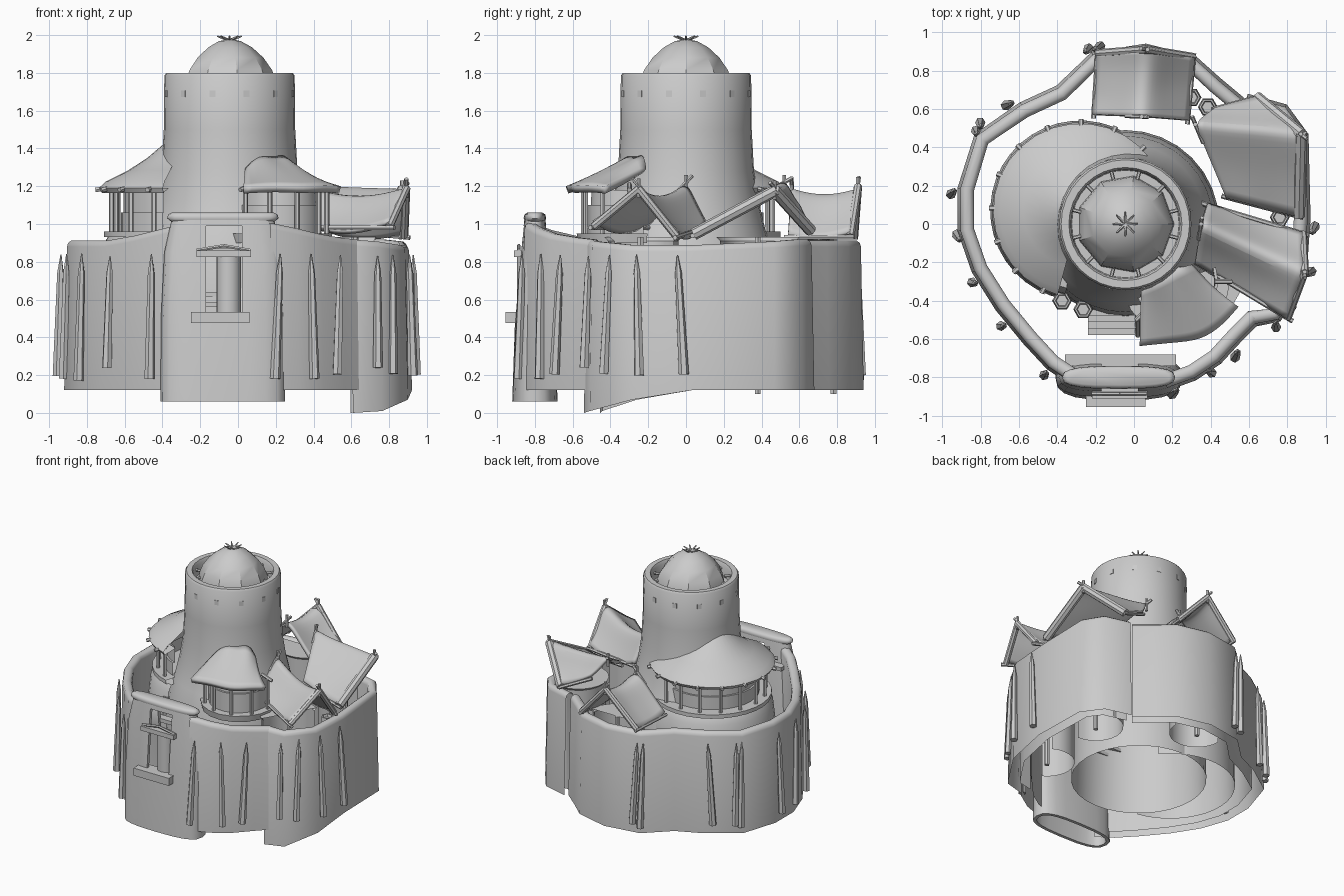
import bpy, bmesh, math, random
from mathutils import Vector as V

if "Cube" in bpy.data.objects:
    bpy.data.objects.remove(bpy.data.objects["Cube"])
random.seed(4)
TC = (-0.045, 0.0)      # tower centre
HC = (-0.28, 0.07)      # round hut centre


def mesh(name, verts, faces, smooth=40):
    bm = bmesh.new()
    vs = [bm.verts.new(v) for v in verts]
    for f in faces:
        bm.faces.new([vs[i] for i in f])
    bmesh.ops.remove_doubles(bm, verts=bm.verts, dist=0.0005)
    bmesh.ops.recalc_face_normals(bm, faces=bm.faces)
    me = bpy.data.meshes.new(name)
    bm.to_mesh(me)
    bm.free()
    o = bpy.data.objects.new(name, me)
    bpy.context.collection.objects.link(o)
    if smooth:
        bpy.ops.object.select_all(action='DESELECT')
        o.select_set(True)
        bpy.context.view_layer.objects.active = o
        bpy.ops.object.shade_smooth_by_angle(angle=math.radians(smooth))
    return o


def loft(name, rows, ring=False, wrap=False, caps=False, smooth=40):
    n, m = len(rows[0]), len(rows)
    verts = [p for r in rows for p in r]
    faces = []
    for i in range(m if wrap else m - 1):
        for j in range(n if ring else n - 1):
            a, b, k = i * n, (i + 1) % m * n, (j + 1) % n
            faces.append((a + j, a + k, b + k, b + j))
    if caps:
        faces += [tuple(range(n)), tuple(range((m - 1) * n, m * n))]
    return mesh(name, verts, faces, smooth)


def lathe(name, prof, c, n=24, a0=0, a1=360, smooth=40):
    full = a1 - a0 >= 360
    angs = [math.radians(a0 + (a1 - a0) * i / n) for i in range(n if full else n + 1)]
    return loft(name, [[(c[0] + max(r, 1e-5) * math.cos(a), c[1] + max(r, 1e-5) * math.sin(a), z)
                        for a in angs] for r, z in prof], ring=full, smooth=smooth)


def pole(name, a, b, r=0.012, r2=None, n=6):
    a, b = V(a), V(b)
    q = (b - a).to_track_quat('Z', 'Y')
    rows = [[p + q @ V((s * math.cos(t), s * math.sin(t), 0)) for t in [2 * math.pi * i / n for i in range(n)]]
            for p, s in ((a, r), (b, r if r2 is None else r2))]
    return loft(name, rows, ring=True, caps=True)


def box(name, x0, x1, y0, y1, z0, z1):
    rows = [[(x0, y0, z), (x1, y0, z), (x1, y1, z), (x0, y1, z)] for z in (z0, z1)]
    return loft(name, rows, ring=True, caps=True, smooth=0)


def cloth(name, rows, thick=0.025):
    o = loft(name, rows, smooth=60)
    s = o.modifiers.new('soft', 'SUBSURF')
    s.levels = s.render_levels = 2
    s.boundary_smooth = 'PRESERVE_CORNERS'
    t = o.modifiers.new('thick', 'SOLIDIFY')
    t.thickness, t.offset = thick, 0
    return o


def wall(name, path, half=0.036, flare=0.015):
    # two skins joined by a rounded top, open underneath
    rows = []
    for i, (x, y, zb, zt) in enumerate(path):
        p, q = path[max(i - 1, 0)], path[min(i + 1, len(path) - 1)]
        n = V((q[1] - p[1], p[0] - q[0], 0)).normalized()
        n = n if n.dot(V((x, y, 0))) > 0 else -n
        sec = [(half + flare, zb), (half, zt - .035)]
        sec += [(half * math.cos(a), zt - .035 + .035 * math.sin(a)) for a in (.6, 1.2, 1.94, 2.54)]
        rows.append([V((x, y, z)) + n * d for d, z in sec + [(-half, zt - .035), (-half, zb)]])
    return loft(name, rows, smooth=50)


# curtain walls
left = [(-.3, -.8, 1), (-.42, -.72, .97), (-.54, -.59, .94), (-.68, -.42), (-.8, -.23), (-.87, -.03), (-.87, .18),
        (-.79, .44), (-.57, .59), (-.375, .68), (-.2, .85), (.06, .89), (.3, .83), (.42, .72), (.54, .62)]
wall('curtain_wall', [(p[0], p[1], .12, p[2] if len(p) > 2 else .915) for p in left])
wall('front_wall', [(.16, -.82, .12, 1.01), (.3, -.77, .12, .98), (.42, -.69, .12, .95), (.53, -.57, .12, .93),
                    (.62, -.48, .12, .92)])
wall('right_wall', [(.6, -.49, 0, .92), (.73, -.47, .01, .91), (.85, -.27, .07, .89), (.87, .03, .12, .89),
                    (.86, .46, .12, .91), (.77, .58, .12, .92), (.58, .63, .12, .92)])


# gatehouse: hollow tapering rounded block with a doorway
def oval(hx, hy, z, cy=-.8):
    pts = []
    for i in range(20):
        c, s = math.cos(math.tau * i / 20), math.sin(math.tau * i / 20)
        pts.append((-.08 + math.copysign(abs(c) ** .7, c) * hx, cy + math.copysign(abs(s) ** .7, s) * hy, z))
    return pts


gate = loft('gatehouse', [oval(.33, .12, .06), oval(.328, .105, .5), oval(.31, .075, .85), oval(.27, .055, 1.03),
                          oval(.24, .03, 1.01), oval(.28, .05, .82), oval(.3, .08, .5), oval(.305, .095, .06)],
            ring=True, wrap=True, smooth=60)
cut = box('doorway_cutter', -.17, .02, -1.1, -.5, .53, .99)
cut.hide_render = True
cut.hide_set(True)
bo = gate.modifiers.new('doorway', 'BOOLEAN')
bo.object, bo.operation, bo.solver = cut, 'DIFFERENCE', 'EXACT'
loft('gate_cap', [oval(.27, .05, 1.01), oval(.295, .06, 1.03), oval(.29, .055, 1.05), oval(.27, .04, 1.06)],
     ring=True, caps=True, smooth=60)
box('gate_platform', -.25, .06, -.955, -.84, .475, .535)
box('gate_lintel', -.22, .07, -.91, -.84, .825, .86)
lathe('gate_door', [(.065, .53), (.065, .83)], (-.05, -.83), 8, 180, 360)
for x in (-.22, .065):
    pole('gate_peak', (x, -.885, .86), (-.075, -.885, .885), .01)
box('gate_walkway', -.36, .22, -.74, -.68, .84, .87)

# tower and dome
lathe('tower', [(.49, .12), (.48, .6), (.46, .86), (.42, .97), (.385, 1.12), (.36, 1.28), (.348, 1.5), (.345, 1.785),
                (.335, 1.8), (.295, 1.8), (.285, 1.78), (.28, 1.7), (0, 1.7)], TC, 32)
lathe('dome', [(.255, 1.7), (.25, 1.75), (.225, 1.815), (.18, 1.88), (.12, 1.935), (.06, 1.968), (0, 1.98)], TC, 9,
      smooth=28)
for i in range(8):
    a = math.tau * i / 8
    c, s = math.cos(a), math.sin(a)
    pole('finial_spike', (TC[0], TC[1], 1.97), (TC[0] + .065 * c, TC[1] + .065 * s, 1.995), .009, .004, 5)
for i in range(12):
    a = math.tau * (i + .5) / 12
    c, s = math.cos(a), math.sin(a)
    w = box('tower_window', -.012, .012, -.016, .016, -.018, .018)
    w.location = (TC[0] + .336 * c, TC[1] + .336 * s, 1.69)
    w.rotation_euler.z = a
    pole('parapet_peg', (TC[0] + .24 * c, TC[1] + .24 * s, 1.755), (TC[0] + .3 * c, TC[1] + .3 * s, 1.755), .01)

# round hut leaning on the tower
lathe('hut_base', [(.47, .12), (.46, .7), (.44, .88), (.41, .93), (.2, .95)], HC, 24, 40, 260)
lathe('hut_floor', [(.2, .93), (.43, .93), (.43, .96), (.2, .96)], HC, 18, 40, 255)
lathe('hut_wall', [(.34, .95), (.34, 1.06), (.325, 1.06), (.325, 1.19)], HC, 18, 40, 250)
roof = lathe('hut_roof', [(.34, 1.19), (.44, 1.165), (.455, 1.19), (.42, 1.225), (.3, 1.285), (.2, 1.35),
                          (.1, 1.435), (0, 1.5)], HC, 18, 35, 255)
for i in range(10):
    a = math.radians(45 + 200 * i / 9)
    c, s = math.cos(a), math.sin(a)
    P = lambda r, z: (HC[0] + r * c, HC[1] + r * s, z)
    pole('hut_post', P(.39, .95), P(.39, 1.19), .014)
    pole('hut_rafter', P(.37, 1.2), P(.475, 1.18), .014)

# front hut
FC = (.22, -.3)
lathe('front_hut_wall', [(.2, .94), (.22, .95), (.22, 1.1), (.205, 1.1), (.2, 1.18)], FC, 10, -190, 20)
lathe('front_hut_floor', [(.1, .9), (.27, .9), (.28, .95), (.1, .95)], FC, 10, -190, 20)
for i in range(6):
    a = math.radians(-170 + 34 * i)
    c, s = math.cos(a), math.sin(a)
    pole('front_hut_post', (FC[0] + .25 * c, FC[1] + .25 * s, .95), (FC[0] + .25 * c, FC[1] + .25 * s, 1.19), .014)
    pole('front_hut_rafter', (FC[0] + .2 * c, FC[1] + .2 * s, 1.21), (FC[0] + .29 * c, FC[1] + .29 * s, 1.18), .013)
cloth('front_hut_roof', [
    [(.03, -.63, 1.18), (.2, -.61, 1.19), (.35, -.6, 1.18), (.46, -.52, 1.19), (.54, -.43, 1.18)],
    [(.035, -.48, 1.23), (.16, -.44, 1.27), (.27, -.42, 1.26), (.35, -.38, 1.26), (.41, -.34, 1.22)],
    [(.05, -.34, 1.28), (.11, -.3, 1.36), (.19, -.25, 1.33), (.24, -.22, 1.36), (.29, -.22, 1.28)]], .04)


# sagging ridge tents: two eaves and a ridge, each as a pair of ends
def tent(name, l0, l1, a, b, r0, r1, sag=.04, fold=.06, beam=.022):
    L0, L1, A, B, R0, R1 = map(V, (l0, l1, a, b, r0, r1))
    ends = [(L0, L1), ((L0 + A) / 2, (L1 + B) / 2), (A.lerp(L0, fold), B.lerp(L1, fold)),
            (A.lerp(R0, fold), B.lerp(R1, fold)), ((R0 + A) / 2, (R1 + B) / 2), (R0, R1)]
    cloth(name + '_roof', [[p.lerp(q, t) - V((0, 0, sag * 4 * t * (1 - t) + (.015 if i in (1, 4) else 0)
                                              + random.uniform(-.008, .008)))
                            for t in (0, .25, .5, .75, 1)] for i, (p, q) in enumerate(ends)])
    for q in (L1, R1):
        pole(name + '_gable_beam', B + (B - q) * .02 - V((0, 0, .015)), q - V((0, 0, .015)), beam, n=8)
    for top, foot in ((A, L0), (B, R1)):
        d = (top - foot).normalized()
        pole(name + '_crossed_pole', top - d * .12, top + d * .05, .011)
        pole(name + '_ridge_peg', top - V((0, 0, .06)), top + V((0, 0, .04)), .012)
    for p, q in ((L0, L1), (R0, R1)):
        d = (q - p) * .06
        pole(name + '_eave_pole', p - d - V((0, 0, .02)), q + d - V((0, 0, .02)), .013)


tent('right_tent', (.32, -.2, 1.0), (.8, -.49, 1.0), (.35, .0, 1.22), (.89, -.25, 1.2), (.38, .1, 1.0),
     (.88, -.05, .95), .05, .1)
tent('back_right_tent', (.48, .14, 1.0), (.86, .04, .96), (.32, .52, 1.22), (.87, .47, 1.19), (.42, .6, 1.08),
     (.64, .66, .98), .01, .06, .032)
tent('back_tent', (-.21, .57, .95), (-.19, .89, .95), (.04, .56, 1.21), (.07, .91, 1.21), (.28, .54, .95),
     (.31, .87, .95), .03, .12)
# rounded bases carrying the tents, and a few support poles
for x, y, r, a in ((.06, .78, .2, 180), (.68, .38, .2, 90), (.62, -.24, .2, 60)):
    lathe('tent_base', [(r, .12), (r, .91), (r + .02, .93), (0, .93)], (x, y), 12, a, a + 180)
    pole('support_pole', (x, y, .1), (x, y, .93), .018)

# stairs up to the tower
for i in range(7):
    y = -.58 + i * .034
    box('stair_step', -.24, .02, y, y + .045, .45 + i * .055, .475 + i * .055)
pole('stair_rail', (.02, -.58, .45), (.02, -.34, .85), .015)

# six-sided barrels
for x, y in ((-.375, -.4), (-.265, -.445), (.385, .61), (.76, .035), (.3, .66)):
    lathe('barrel', [(0, .7), (.045, .7), (.052, .76), (.045, .84), (.035, .84), (.03, .82), (0, .82)], (x, y), 6)

# sharpened stakes leaning on the walls
stakes = [(-.46, -.78), (-.68, -.53), (-.83, -.31), (-.91, -.08), (-.94, .17), (-.82, .47), (-.64, .63), (-.25, .9),
          (.22, -.87), (.39, -.77), (.54, -.67), (.74, -.52), (.82, -.41), (.91, -.26), (.93, -.04), (-.8, .51), (-.2, .91)]
for x, y in stakes:
    n = V((x, y, 0)).normalized()
    t = V((-n.y, n.x, 0)) * random.uniform(-.03, .03)
    b, m = V((x, y, random.uniform(.17, .24))) + n * .012 + t, V((x, y, .74))
    pole('stake', b, m, .027, .018)
    pole('stake_tip', m, m + (m - b) * .18, .018, .003)
